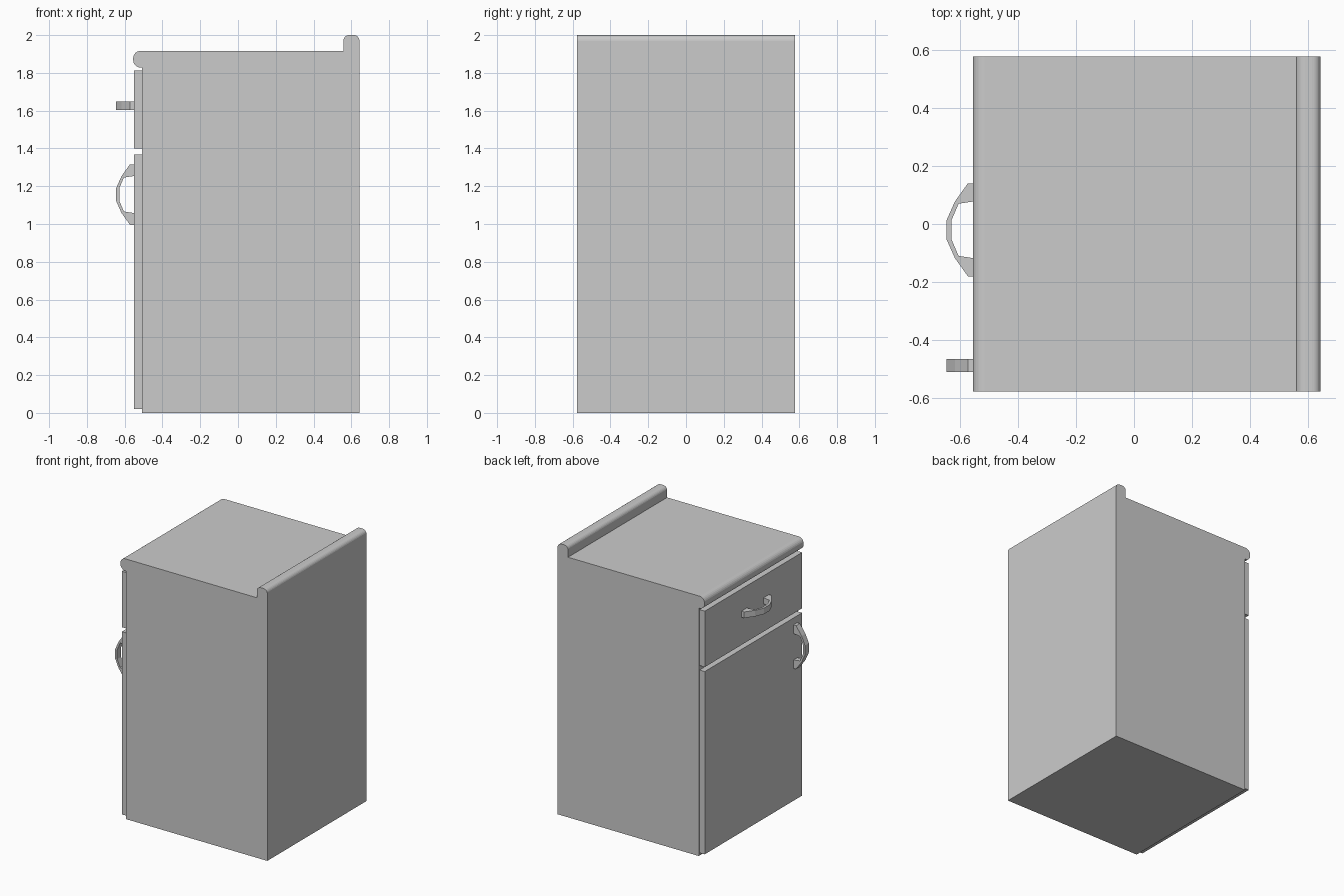
import bpy, bmesh, math
from mathutils import Vector

if "Cube" in bpy.data.objects:
    bpy.data.objects.remove(bpy.data.objects["Cube"])


def prism(name, pts, to3d, lo, hi):
    """Extrude a 2D outline between lo and hi; to3d maps (a, b, depth) to xyz."""
    bm = bmesh.new()
    rings = [[bm.verts.new(to3d(a, b, d)) for a, b in pts] for d in (lo, hi)]
    n = len(pts)
    bm.faces.new(rings[0])
    bm.faces.new(rings[1][::-1])
    for i in range(n):
        j = (i + 1) % n
        bm.faces.new((rings[0][j], rings[0][i], rings[1][i], rings[1][j]))
    bmesh.ops.recalc_face_normals(bm, faces=bm.faces)
    mesh = bpy.data.meshes.new(name)
    bm.to_mesh(mesh)
    bm.free()
    ob = bpy.data.objects.new(name, mesh)
    bpy.context.collection.objects.link(ob)
    return ob


def arc(cx, cz, r, a0, a1, n=6):
    angles = [math.radians(a0 + (a1 - a0) * i / n) for i in range(n + 1)]
    return [(cx + r * math.cos(a), cz + r * math.sin(a)) for a in angles]


def along_y(a, b, d):
    return Vector((a, d, b))


def along_z(a, b, d):
    return Vector((a, b, d))


W = 0.577          # half width
BACK = 0.643
FRONT = -0.508     # carcass face
PANEL = -0.55      # outer face of drawer and door

# Carcass, rounded worktop nose and rounded upstand share one side profile
profile = [(FRONT, 0), (BACK, 0)]
profile += arc(BACK - 0.03, 1.97, 0.03, 0, 90)
profile += arc(0.558 + 0.03, 1.97, 0.03, 90, 180)
profile += [(0.558, 1.917)]
profile += arc(-0.515, 1.877, 0.04, 90, 180)
profile += arc(-0.515, 1.868, 0.04, 180, 270)
profile += [(FRONT, 1.828)]
prism("cabinet_body", profile, along_y, -W, W)

# Drawer front and door
for name, z0, z1 in (("drawer_front", 1.40, 1.812), ("door", 0.02, 1.367)):
    rect = [(PANEL, z0), (FRONT, z0), (FRONT, z1), (PANEL, z1)]
    prism(name, rect, along_y, -W + 0.01, W - 0.01)

# Faceted bow handle: half outline (x, offset along handle), mirrored
outer = [(PANEL, 0.16), (-0.572, 0.16), (-0.617, 0.097), (-0.645, 0.034)]
inner = [(-0.628, 0.034), (-0.604, 0.09), (PANEL, 0.098)]


def handle(name, centre, to3d, lo, hi):
    half = lambda pts, s: [(x, centre + s * t) for x, t in pts]
    pts = half(outer, 1) + half(outer[::-1], -1)
    pts += half(inner[::-1], -1) + half(inner, 1)
    prism(name, pts, to3d, lo, hi)


handle("drawer_handle", -0.02, along_z, 1.604, 1.649)
handle("door_handle", 1.156, along_y, -0.51, -0.465)
